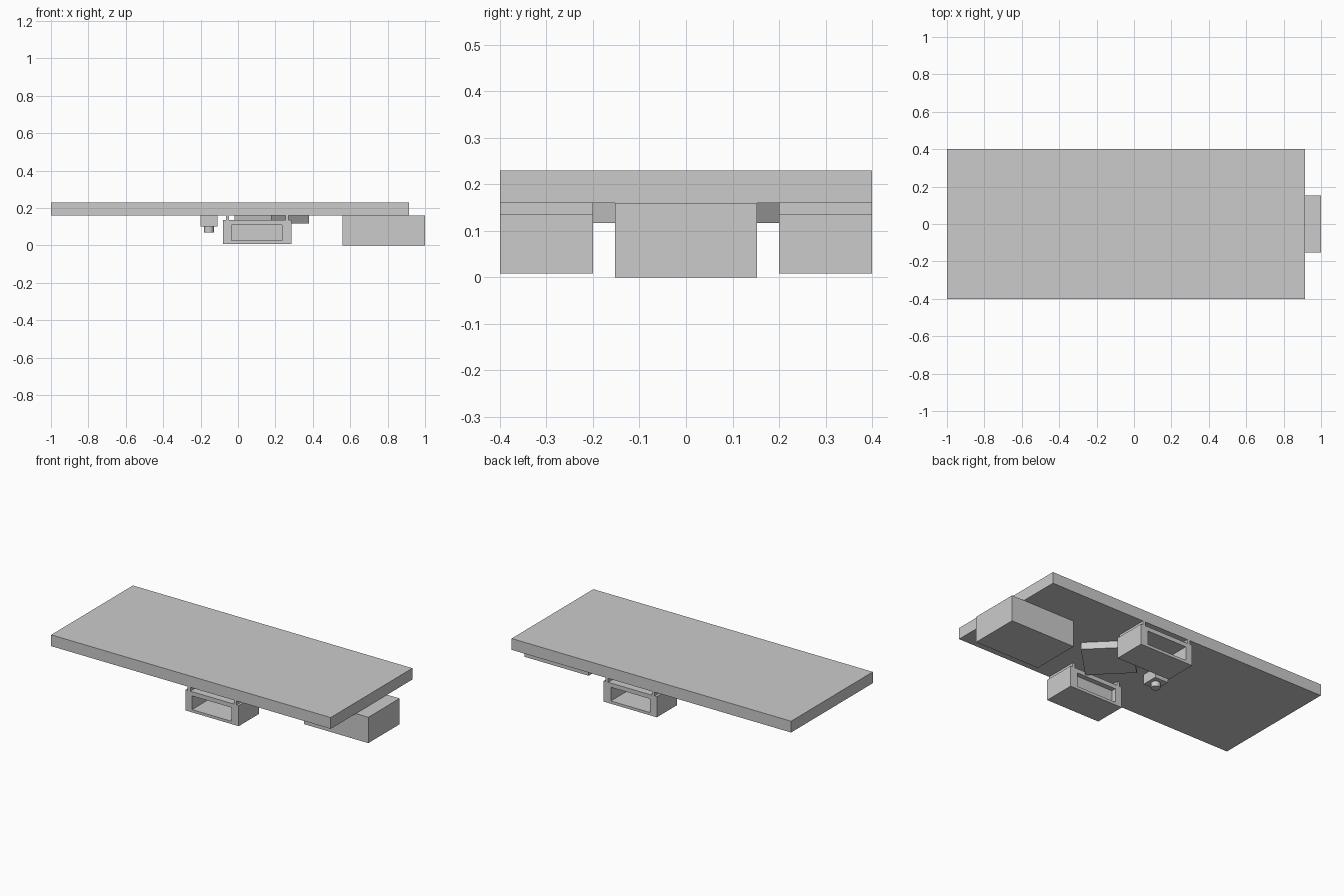
import bpy
import bmesh
from math import pi
from mathutils import Matrix, Vector

if "Cube" in bpy.data.objects:
    bpy.data.objects.remove(bpy.data.objects["Cube"], do_unlink=True)

GREY = (0.6, 0.6, 0.6, 1.0)
grey = bpy.data.materials.new("plain_grey")
grey.use_nodes = True
grey.diffuse_color = GREY
grey.node_tree.nodes["Principled BSDF"].inputs["Base Color"].default_value = GREY


def finish(name, bm):
    mesh = bpy.data.meshes.new(name)
    bmesh.ops.recalc_face_normals(bm, faces=bm.faces)
    bm.to_mesh(mesh)
    bm.free()
    mesh.materials.append(grey)
    obj = bpy.data.objects.new(name, mesh)
    bpy.context.collection.objects.link(obj)
    return obj


def box_mesh(x, y, z):
    """Box from (min, max) ranges on each axis."""
    bm = bmesh.new()
    centre = [sum(r) / 2 for r in (x, y, z)]
    size = [r[1] - r[0] for r in (x, y, z)]
    bmesh.ops.create_cube(bm, size=1, matrix=Matrix.LocRotScale(centre, None, size))
    return bm


def box(name, x, y, z):
    return finish(name, box_mesh(x, y, z))


def pocket(bm, side, x, z, depth):
    """Sink a rectangular opening into the face looking along side * y."""
    bm.normal_update()
    face = max(bm.faces, key=lambda f: f.normal.y * side * f.calc_area())
    bmesh.ops.inset_individual(bm, faces=[face], thickness=0.01)
    middle = face.calc_center_median()
    for v in face.verts:
        v.co.x = x[v.co.x > middle.x]
        v.co.z = z[v.co.z > middle.z]
    inner = bmesh.ops.extrude_discrete_faces(bm, faces=[face])["faces"][0]
    bmesh.ops.translate(bm, verts=inner.verts, vec=Vector((0, -side * depth, 0)))


# Board and the plug block at its end
TOP = 0.16
box("board", (-1, 0.915), (-0.4, 0.4), (TOP, 0.23))
box("end_port", (0.56, 1), (-0.153, 0.153), (0, TOP))

# Chip turned by an eighth of a turn
bm = bmesh.new()
bmesh.ops.create_cone(bm, cap_ends=True, segments=4, radius1=0.2, radius2=0.2,
                      depth=0.043, matrix=Matrix.Translation((0.18, 0, 0.1385)))
chip = finish("chip", bm)
xs = [v.co.x for v in chip.data.vertices]
if max(xs) - min(xs) < 0.35:
    spin = Matrix.Translation((0.18, 0, 0)) @ Matrix.Rotation(pi / 4, 4, "Z") @ Matrix.Translation((-0.18, 0, 0))
    chip.data.transform(spin)

# Hollow sockets on both long edges, each hung from two rails
for name, side in (("front", -1), ("back", 1)):
    y = sorted((side * 0.2, side * 0.4))
    bm = box_mesh((-0.08, 0.285), y, (0.008, 0.136))
    pocket(bm, side, (-0.035, 0.235), (0.025, 0.11), 0.15)
    pocket(bm, -side, (-0.035, 0.235), (0.025, 0.11), 0.03)
    finish(name + "_socket", bm)
    for i, x in enumerate((-0.065, 0.253)):
        box(f"{name}_socket_rail_{i + 1}", (x, x + 0.018), y, (0.136, TOP))

# Push button
box("button_base", (-0.2, -0.11), (-0.05, 0.05), (0.1, TOP))
bm = bmesh.new()
bmesh.ops.create_cone(bm, cap_ends=True, segments=32, radius1=0.026, radius2=0.026,
                      depth=0.03, matrix=Matrix.Translation((-0.155, 0, 0.085)))
knob = finish("button_knob", bm)
bpy.ops.object.select_all(action="DESELECT")
knob.select_set(True)
bpy.context.view_layer.objects.active = knob
bpy.ops.object.shade_smooth_by_angle()
